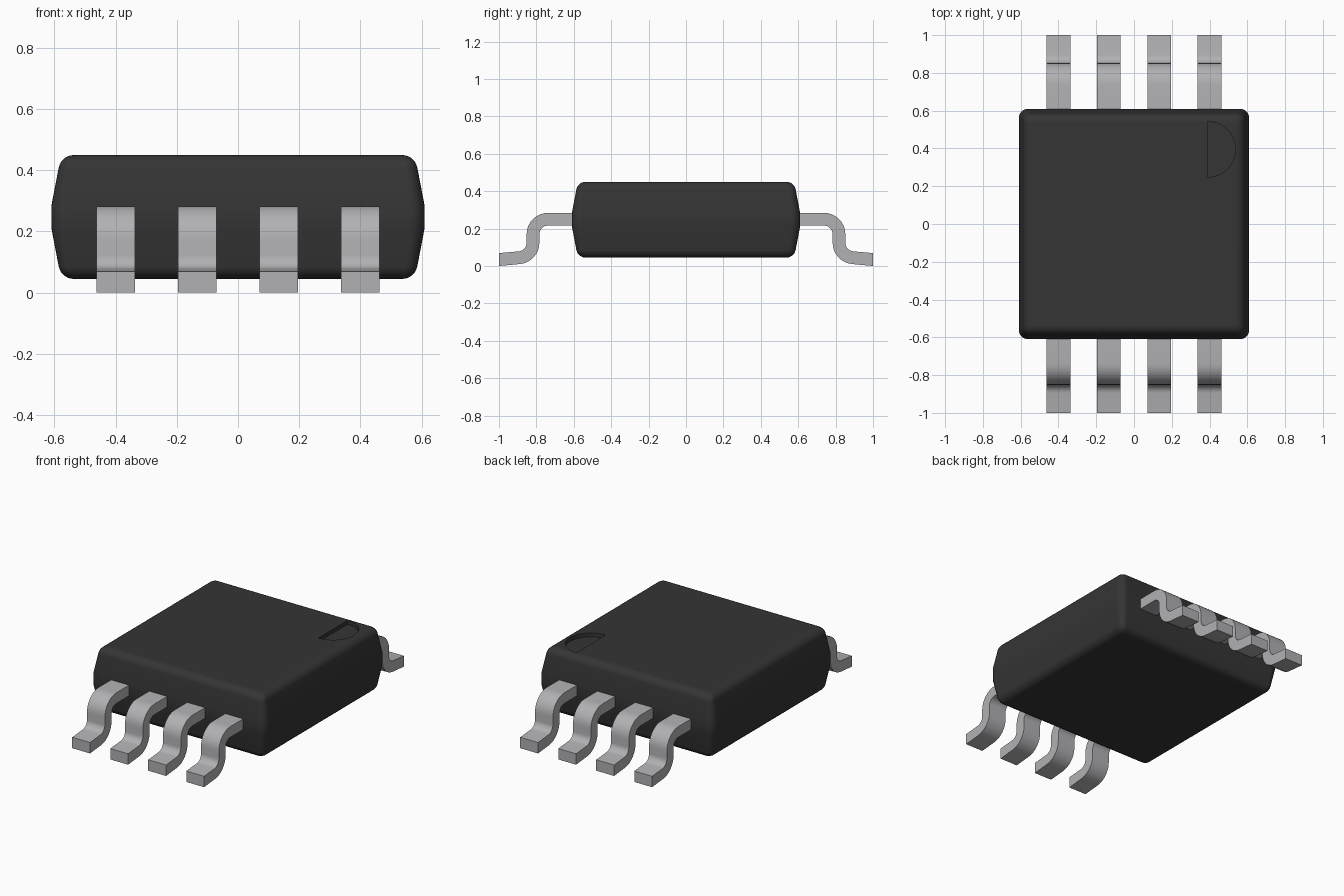
import bpy, bmesh, math

if "Cube" in bpy.data.objects:
    bpy.data.objects.remove(bpy.data.objects["Cube"])


def material(name, rgb):
    m = bpy.data.materials.new(name)
    m.diffuse_color = (*rgb, 1)
    m.use_nodes = True
    m.node_tree.nodes["Principled BSDF"].inputs["Base Color"].default_value = m.diffuse_color
    return m


black = material("black plastic", (0.035, 0.035, 0.035))
metal = material("grey metal", (0.44, 0.44, 0.46))


def finish(bm, name, mat):
    bmesh.ops.recalc_face_normals(bm, faces=bm.faces)
    me = bpy.data.meshes.new(name)
    bm.to_mesh(me)
    bm.free()
    ob = bpy.data.objects.new(name, me)
    bpy.context.collection.objects.link(ob)
    me.materials.append(mat)
    return ob


def activate(ob):
    bpy.ops.object.select_all(action='DESELECT')
    ob.select_set(True)
    bpy.context.view_layer.objects.active = ob


def smooth(ob, angle=30):
    activate(ob)
    bpy.ops.object.shade_smooth_by_angle(angle=math.radians(angle))


def prism(points, axis_vec, start):
    """Extrude a closed outline; start maps a 2D point to 3D."""
    bm = bmesh.new()
    f = bm.faces.new([bm.verts.new(start(*p)) for p in points])
    r = bmesh.ops.extrude_face_region(bm, geom=[f])
    bmesh.ops.translate(bm, vec=axis_vec,
                        verts=[v for v in r['geom'] if isinstance(v, bmesh.types.BMVert)])
    return bm


# Body: stacked rounded squares, widest at the middle band, rounded at top and bottom
def ring(bm, h, z, n=6):
    r = 0.05 - (0.61 - h) * 0.5
    out = []
    for q, (sx, sy) in enumerate(((1, 1), (-1, 1), (-1, -1), (1, -1))):
        for i in range(n + 1):
            a = math.radians(90 * q + 90 * i / n)
            out.append(bm.verts.new((sx * (h - r) + r * math.cos(a),
                                     sy * (h - r) + r * math.sin(a), z)))
    return out


upper = [(0.61, 0.285)]
for i in range(7):
    a = math.radians(12 + 78 * i / 6)
    upper.append((0.537 + 0.05 * math.cos(a), 0.40 + 0.05 * math.sin(a)))
lower = [(h, 0.495 - z) for h, z in reversed(upper)]

bm = bmesh.new()
rings = [ring(bm, h, z) for h, z in lower + upper]
for a, b in zip(rings, rings[1:]):
    for i in range(len(a)):
        j = (i + 1) % len(a)
        bm.faces.new((a[i], a[j], b[j], b[i]))
bm.faces.new(rings[0])
bm.faces.new(rings[-1])
body = finish(bm, "chip_body", black)

# Half-round marker recess in the top
half = [(0.39 + 0.147 * math.sin(math.pi * i / 24), 0.395 - 0.147 * math.cos(math.pi * i / 24))
        for i in range(25)]
cutter = finish(prism(half, (0, 0, 0.1), lambda x, y: (x, y, 0.425)), "marker_cutter", black)
cut = body.modifiers.new("marker_recess", 'BOOLEAN')
cut.operation = 'DIFFERENCE'
cut.solver = 'EXACT'
cut.object = cutter
activate(body)
bpy.ops.object.modifier_apply(modifier=cut.name)
bpy.data.objects.remove(cutter)
smooth(body)
wn = body.modifiers.new("flat_face_normals", 'WEIGHTED_NORMAL')
wn.keep_sharp = True

# Lead side profile: two arcs joined into a gull-wing, offset to a constant thickness
T = 0.034
N = 8
path = [(0.55, 0.25, 0)]                       # y, z, downward slope in degrees
for i in range(N + 1):
    t = 90 * i / N
    a = math.radians(90 - t)
    path.append((0.738 + 0.08 * math.cos(a), 0.17 + 0.08 * math.sin(a), t))
for i in range(N + 1):
    t = 180 + 85 * i / N
    a = math.radians(t)
    path.append((0.898 + 0.08 * math.cos(a), 0.124 + 0.08 * math.sin(a), 270 - t))
outer, inner = [], []
for y, z, s in path:
    dy, dz = T * math.sin(math.radians(s)), T * math.cos(math.radians(s))
    outer.append((y + dy, z + dz))
    inner.append((y - dy, z - dz))
outline = outer + [(1.0, 0.069), (1.0, 0.0)] + inner[::-1]

# Leads: four per side, mirrored front to back
W = 0.125
for k, x in enumerate((-0.4, -0.133, 0.133, 0.4)):
    bm = prism(outline, (W, 0, 0), lambda y, z: (x - W / 2, -y, z))
    lead = finish(bm, f"lead_pair_{k + 1}", metal)
    smooth(lead)
    mir = lead.modifiers.new("front_to_back", 'MIRROR')
    mir.use_axis = (False, True, False)
    mir.use_mirror_merge = False
